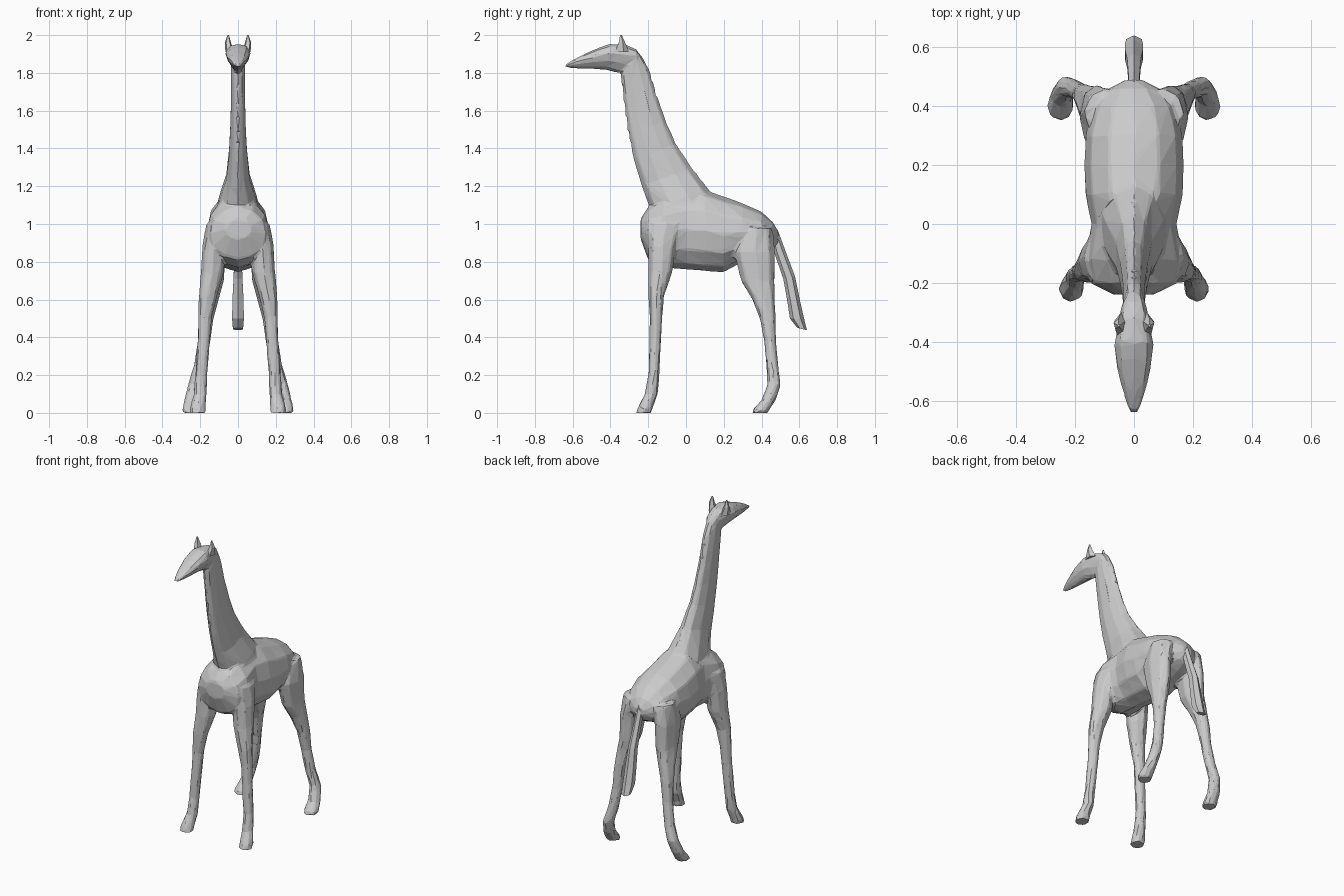
import bpy
import bmesh
from math import cos, sin, tau
from mathutils import Vector

default_cube = bpy.data.objects.get("Cube")
if default_cube:
    bpy.data.objects.remove(default_cube, do_unlink=True)

# One plain grey for the whole animal
grey = bpy.data.materials.new("plain_grey")
grey.use_nodes = True
colour = (0.6, 0.6, 0.6, 1)
grey.diffuse_color = colour
grey.node_tree.nodes["Principled BSDF"].inputs["Base Color"].default_value = colour


def add_loft(bm, rows, side=1, sides=10, taper=0.0):
    """Skin closed oval rings; a row is (edge a, edge b, centre x, half width)."""
    rings = []
    for (ay, az), (by, bz), x, width in rows:
        middle = Vector((x * side, (ay + by) / 2, (az + bz) / 2))
        reach = Vector((0, (by - ay) / 2, (bz - az) / 2))
        ring = []
        for i in range(sides):
            c, s = cos(tau * i / sides), sin(tau * i / sides)
            across = Vector((width * s * (1 + taper * c), 0, 0))
            ring.append(bm.verts.new(middle + reach * c + across))
        rings.append(ring)
    for lower, upper in zip(rings, rings[1:]):
        for i in range(sides):
            j = (i + 1) % sides
            bm.faces.new((lower[i], lower[j], upper[j], upper[i]))
    bm.faces.new(rings[0][::-1])
    bm.faces.new(rings[-1])


def finish(bm, name):
    """Turn the bmesh into a named, flat shaded object."""
    bmesh.ops.recalc_face_normals(bm, faces=bm.faces)
    mesh = bpy.data.meshes.new(name)
    bm.to_mesh(mesh)
    bm.free()
    mesh.materials.append(grey)
    obj = bpy.data.objects.new(name, mesh)
    bpy.context.collection.objects.link(obj)
    return obj


def upright(rows):
    """Torso stations: (y, low z, high z, half width)."""
    return [((y, low), (y, high), 0, width) for y, low, high, width in rows]


def level(rows):
    """Leg stations: (z, front y, back y, centre x, half width)."""
    return [((front, z), (back, z), x, width) for z, front, back, x, width in rows]


def central(rows):
    """Slanted stations on the centre line: (y, z, y, z, half width)."""
    return [((ay, az), (by, bz), 0, width) for ay, az, by, bz, width in rows]


# Torso, from chest to rump
torso = upright([
    (-.24, .92, 1.03, .07),
    (-.2, .81, 1.09, .15),
    (-.12, .77, 1.14, .168),
    (0, .76, 1.18, .145),
    (.1, .75, 1.18, .165),
    (.2, .745, 1.145, .17),
    (.3, .8, 1.11, .165),
    (.4, .83, 1.065, .14),
    (.46, .86, 1.01, .085),
    (.49, .9, .96, .03),
])

# Neck, from shoulders to skull
neck = central([
    (-.17, .98, .2, 1.08, .13),
    (-.19, 1.08, .12, 1.185, .105),
    (-.235, 1.2, .03, 1.3, .065),
    (-.28, 1.35, -.05, 1.42, .05),
    (-.31, 1.5, -.1, 1.53, .043),
    (-.33, 1.65, -.15, 1.67, .039),
    (-.345, 1.78, -.195, 1.82, .038),
    (-.34, 1.86, -.24, 1.9, .04),
])

# Head, from nape to nose, narrower along the jaw
head = central([
    (-.25, 1.82, -.26, 1.925, .037),
    (-.36, 1.8, -.32, 1.95, .05),
    (-.42, 1.815, -.4, 1.955, .064),
    (-.49, 1.82, -.47, 1.93, .058),
    (-.55, 1.82, -.55, 1.895, .042),
    (-.61, 1.825, -.6, 1.868, .026),
    (-.645, 1.828, -.64, 1.845, .013),
])

# Front leg, from shoulder to hoof
front_leg = level([
    (1, -.2, -.02, .11, .06),
    (.88, -.2, -.05, .13, .06),
    (.75, -.2, -.07, .135, .063),
    (.62, -.2, -.115, .16, .05),
    (.5, -.193, -.125, .175, .038),
    (.4, -.195, -.13, .18, .034),
    (.2, -.2, -.14, .195, .033),
    (.1, -.22, -.148, .2, .035),
    (.03, -.255, -.175, .212, .043),
    (0, -.268, -.178, .213, .045),
])

# Hind leg, from hip to hoof
hind_leg = level([
    (.98, .3, .46, .1, .07),
    (.85, .25, .475, .125, .06),
    (.7, .29, .472, .13, .056),
    (.6, .35, .472, .15, .048),
    (.5, .39, .476, .168, .04),
    (.38, .413, .478, .18, .034),
    (.25, .425, .49, .2, .035),
    (.15, .43, .503, .23, .036),
    (.07, .4, .477, .245, .04),
    (.02, .355, .445, .25, .047),
    (0, .348, .435, .25, .047),
])

# Fuse torso, neck, head and legs into one faceted skin
bm = bmesh.new()
add_loft(bm, torso, sides=12)
add_loft(bm, neck)
add_loft(bm, head, taper=.35)
for side in (1, -1):
    add_loft(bm, front_leg, side, sides=8)
    add_loft(bm, hind_leg, side, sides=8)
skin = finish(bm, "body_neck_head_and_legs")

remesh = skin.modifiers.new("fuse", "REMESH")
remesh.mode = "VOXEL"
remesh.voxel_size = .011
soften = skin.modifiers.new("soften", "SMOOTH")
soften.factor = .5
soften.iterations = 3
facet = skin.modifiers.new("facet", "DECIMATE")
facet.ratio = .05

# Tail with a wider tuft
tail = central([
    (.45, .93, .485, .97, .02),
    (.47, .84, .522, .87, .022),
    (.515, .71, .578, .72, .027),
    (.535, .6, .602, .6, .034),
    (.55, .5, .625, .5, .036),
    (.59, .45, .64, .438, .031),
])
bm = bmesh.new()
add_loft(bm, tail, sides=6)
finish(bm, "tail")

# Short pointed ears
ear = level([
    (1.91, -.385, -.3, .044, .024),
    (1.96, -.36, -.322, .053, .017),
    (2, -.35, -.34, .052, .004),
])
for side, name in ((1, "left_ear"), (-1, "right_ear")):
    bm = bmesh.new()
    add_loft(bm, ear, side, sides=5)
    finish(bm, name)
